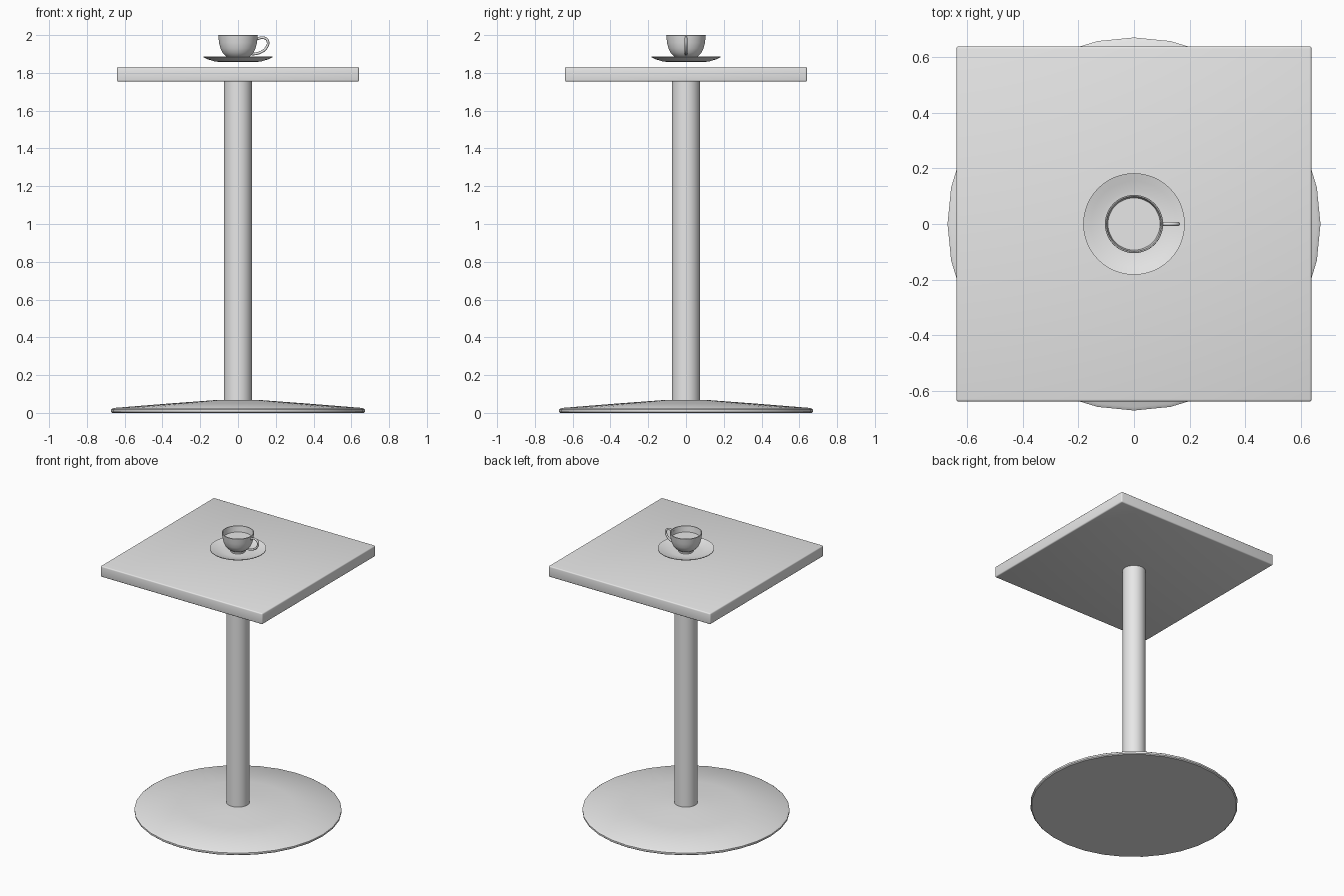
import bpy, bmesh, math

if "Cube" in bpy.data.objects:
    bpy.data.objects.remove(bpy.data.objects["Cube"])

grey = bpy.data.materials.new("plain grey")
grey.diffuse_color = (0.8, 0.8, 0.8, 1)
grey.use_nodes = True
grey.node_tree.nodes["Principled BSDF"].inputs["Base Color"].default_value = grey.diffuse_color


def finish(obj, angle=35):
    bpy.ops.object.select_all(action='DESELECT')
    obj.select_set(True)
    bpy.context.view_layer.objects.active = obj
    bpy.ops.object.shade_smooth_by_angle(angle=math.radians(angle))


def add_mesh(name, bm):
    bmesh.ops.recalc_face_normals(bm, faces=bm.faces)
    me = bpy.data.meshes.new(name)
    bm.to_mesh(me)
    bm.free()
    me.materials.append(grey)
    obj = bpy.data.objects.new(name, me)
    bpy.context.collection.objects.link(obj)
    return obj


def lathe(name, profile, sides, angle=35):
    """Revolve (radius, z) points round z and cap both ends."""
    bm = bmesh.new()
    rings = []
    for r, z in profile:
        rings.append([bm.verts.new((r * math.cos(2 * math.pi * i / sides),
                                    r * math.sin(2 * math.pi * i / sides), z))
                      for i in range(sides)])
    for a, b in zip(rings, rings[1:]):
        for i in range(sides):
            j = (i + 1) % sides
            bm.faces.new((a[i], a[j], b[j], b[i]))
    bm.faces.new(rings[0][::-1])
    bm.faces.new(rings[-1])
    obj = add_mesh(name, bm)
    finish(obj, angle)
    return obj


# Round foot and column
lathe("table_base", [(0.665, 0), (0.672, 0.006), (0.672, 0.018), (0.66, 0.026),
                     (0.36, 0.05), (0.13, 0.067), (0.07, 0.069)], 32)
lathe("table_column", [(0.075, 0.06), (0.075, 1.76)], 32)

# Square top with softened edges
bm = bmesh.new()
bmesh.ops.create_cube(bm, size=1)
for v in bm.verts:
    v.co = (v.co.x * 1.28, v.co.y * 1.28, 1.793 + v.co.z * 0.078)
bmesh.ops.bevel(bm, geom=bm.edges[:], offset=0.008, segments=3,
                profile=0.5, affect='EDGES')
finish(add_mesh("table_top", bm))

# Saucer with a shallow dish
lathe("saucer", [(0.095, 1.857), (0.125, 1.861), (0.16, 1.872), (0.183, 1.883),
                 (0.183, 1.887), (0.155, 1.879), (0.12, 1.869), (0.09, 1.866),
                 (0.05, 1.866)], 48)

# Cup, whose inside is closed by the drink surface
lathe("cup", [(0.048, 1.866), (0.05, 1.88), (0.066, 1.89), (0.082, 1.907),
              (0.093, 1.93), (0.1, 1.96), (0.105, 1.998), (0.103, 2.0),
              (0.099, 1.999), (0.095, 1.965), (0.094, 1.957)], 48)

# Cup handle swept along a smooth path
path = [(0.097, 1.978), (0.135, 1.986), (0.158, 1.968), (0.149, 1.932),
        (0.115, 1.907), (0.07, 1.898)]
cu = bpy.data.curves.new("cup_handle", 'CURVE')
cu.dimensions = '3D'
cu.bevel_depth = 0.007
cu.bevel_resolution = 2
cu.resolution_u = 6
cu.use_fill_caps = True
sp = cu.splines.new('BEZIER')
sp.bezier_points.add(len(path) - 1)
for p, (x, z) in zip(sp.bezier_points, path):
    p.co = (x, 0, z)
    p.handle_left_type = p.handle_right_type = 'AUTO'
cu.materials.append(grey)
handle = bpy.data.objects.new("cup_handle", cu)
bpy.context.collection.objects.link(handle)
bpy.ops.object.select_all(action='DESELECT')
handle.select_set(True)
bpy.context.view_layer.objects.active = handle
bpy.ops.object.convert(target='MESH')
finish(bpy.context.view_layer.objects.active, 50)
